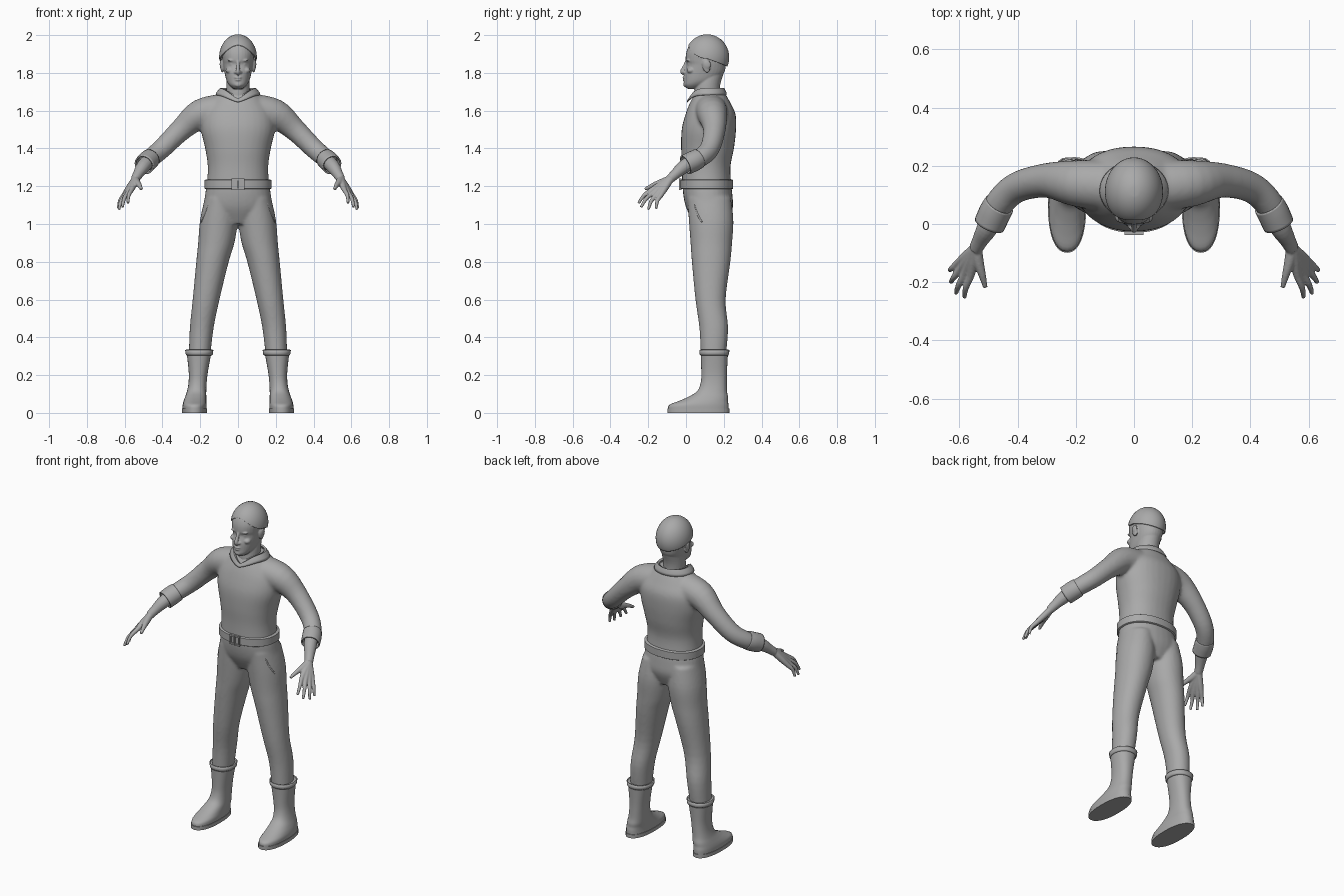
import bpy, bmesh
from math import sin, cos, pi, sqrt, copysign
from mathutils import Vector, Matrix

cube = bpy.data.objects.get("Cube")
if cube:
    bpy.data.objects.remove(cube)

GREY = (0.4, 0.4, 0.4, 1)
mat = bpy.data.materials.new("plain_grey")
mat.use_nodes = True
mat.diffuse_color = GREY
mat.node_tree.nodes["Principled BSDF"].inputs["Base Color"].default_value = GREY


def spline(rows, steps):
    """Catmull-Rom interpolation through rows of numbers."""
    out = []
    for i in range(len(rows) - 1):
        a, b, c, d = (rows[max(i - 1, 0)], rows[i], rows[i + 1], rows[min(i + 2, len(rows) - 1)])
        for s in range(steps):
            t = s / steps
            out.append([0.5 * (2 * q + (r - p) * t + (2 * p - 5 * q + 4 * r - w) * t * t
                               + (3 * q - p - 3 * r + w) * t ** 3) for p, q, r, w in zip(a, b, c, d)])
    return out + [list(rows[-1])]


def skin_rings(bm, rings, caps=True):
    rings = [[bm.verts.new(p) for p in ring] for ring in rings]
    n = len(rings[0])
    for a, b in zip(rings, rings[1:]):
        for i in range(n):
            bm.faces.new((a[i], a[(i + 1) % n], b[(i + 1) % n], b[i]))
    if caps:
        bm.faces.new(rings[0][::-1])
        bm.faces.new(rings[-1])


def loft(bm, rows, power=2.0, sides=32, steps=4, caps=True):
    """Level ovals; each row is x, y, z, half width, half depth."""
    def side(c):
        return copysign(abs(c) ** (2 / power), c)
    skin_rings(bm, [[(x + rx * side(cos(2 * pi * i / sides)), y + ry * side(sin(2 * pi * i / sides)), z)
                     for i in range(sides)] for x, y, z, rx, ry in spline(rows, steps)], caps)


def tube(bm, rows, sides=16, steps=4, caps=True):
    """Round tube along a path; each row is x, y, z, radius."""
    pts = spline(rows, steps)
    pos = [Vector(p[:3]) for p in pts]
    rings, u = [], Vector((0.3, 0.9, 0.1))
    for i, p in enumerate(pos):
        t = (pos[min(i + 1, len(pos) - 1)] - pos[max(i - 1, 0)]).normalized()
        u = (u - t * u.dot(t)).normalized()
        v = t.cross(u)
        rings.append([p + (u * cos(2 * pi * k / sides) + v * sin(2 * pi * k / sides)) * pts[i][3]
                      for k in range(sides)])
    skin_rings(bm, rings, caps)


def ball(bm, centre, size, tilt=0):
    m = Matrix.Translation(centre) @ Matrix.Rotation(tilt, 4, 'X') @ Matrix.Diagonal((*size, 1))
    bmesh.ops.create_uvsphere(bm, u_segments=24, v_segments=16, radius=1, matrix=m)


def box(bm, centre, size):
    bmesh.ops.create_cube(bm, size=1, matrix=Matrix.Translation(centre) @ Matrix.Diagonal((*size, 1)))


def part(name, bm, mirror=False, voxel=0, smooth=0, solid=0, angle=0.8):
    bmesh.ops.recalc_face_normals(bm, faces=bm.faces)
    me = bpy.data.meshes.new(name)
    bm.to_mesh(me)
    bm.free()
    ob = bpy.data.objects.new(name, me)
    bpy.context.collection.objects.link(ob)
    me.materials.append(mat)
    bpy.ops.object.select_all(action='DESELECT')
    ob.select_set(True)
    bpy.context.view_layer.objects.active = ob
    bpy.ops.object.shade_smooth_by_angle(angle=angle)
    if solid:
        m = ob.modifiers.new("thickness", 'SOLIDIFY')
        m.thickness, m.offset = solid, 0
    if voxel:
        m = ob.modifiers.new("blend", 'REMESH')
        m.mode, m.voxel_size, m.use_smooth_shade = 'VOXEL', voxel, True
        m = ob.modifiers.new("relax", 'SMOOTH')
        m.factor, m.iterations = 0.5, smooth
    if mirror:
        m = ob.modifiers.new("mirror", 'MIRROR')
        m.use_mirror_merge = False
    return ob


# Head and neck, blended into one skin
bm = bmesh.new()
loft(bm, [(0, .115, 1.6, .075, .07), (0, .11, 1.68, .063, .068), (0, .115, 1.74, .062, .067),
          (0, .13, 1.8, .06, .07)])
loft(bm, [(0, .035, 1.716, .024, .028), (0, .052, 1.735, .046, .063), (0, .075, 1.76, .061, .086),
          (0, .096, 1.8, .071, .105), (0, .108, 1.843, .079, .104), (0, .107, 1.868, .082, .109),
          (0, .109, 1.91, .086, .107), (0, .11, 1.95, .073, .09), (0, .11, 1.98, .045, .055)], 2.2)
tube(bm, [(0, .006, 1.866, .008), (0, -.008, 1.835, .009), (0, -.019, 1.806, .012), (0, -.006, 1.795, .009)])
ball(bm, (0, -.008, 1.775), (.021, .011, .006))
ball(bm, (0, -.007, 1.763), (.018, .011, .006))
ball(bm, (0, -.002, 1.738), (.02, .013, .014))
for s in (-1, 1):
    ball(bm, (s * .013, -.007, 1.803), (.009, .011, .008))
    ball(bm, (s * .031, .022, 1.845), (.014, .013, .008))
    ball(bm, (s * .033, .012, 1.866), (.024, .011, .006))
    ball(bm, (s * .046, .026, 1.813), (.02, .022, .016))
    ball(bm, (s * .084, .107, 1.836), (.009, .02, .036), .2)
    ball(bm, (s * .09, .112, 1.845), (.007, .02, .024), .2)
part("head", bm, voxel=.004, smooth=3)

# Short hair: dome whose hairline drops towards the back
bm = bmesh.new()
rings = []
for k in range(13):
    ring = []
    for i in range(48):
        a = 2 * pi * i / 48
        front = -sin(a)
        edge = 1.875 + .07 * max(front, 0) ** 2 - .04 * max(-front, 0)
        top = 1.999
        z = top - (top - edge) * sin(max(k, .15) / 12 * pi / 2) ** 2
        r = sqrt(max(0, 1 - ((z - 1.882) / .118) ** 2))
        ring.append((.096 * r * cos(a), .112 + .113 * r * sin(a), z))
    rings.append(ring)
skin_rings(bm, rings, caps=False)
bm.faces.new([v for v in bm.verts][:48])
part("hair", bm, solid=.008)

# Shirt body with sleeves
bm = bmesh.new()
loft(bm, [(0, .11, 1.19, .167, .132), (0, .107, 1.3, .16, .128), (0, .114, 1.4, .174, .14),
          (0, .121, 1.5, .196, .144), (0, .13, 1.58, .19, .133), (0, .128, 1.64, .15, .108),
          (0, .128, 1.69, .105, .08), (0, .128, 1.705, .08, .065)], 2.2)
for s in (-1, 1):
    tube(bm, [(s * .08, .13, 1.6, .09), (s * .2, .14, 1.58, .08), (s * .3, .15, 1.5, .06),
              (s * .4, .127, 1.402, .053), (s * .46, .075, 1.35, .05), (s * .49, .015, 1.32, .045)], 24)
part("shirt", bm, voxel=.009, smooth=8)

# Rolled sleeve cuff
bm = bmesh.new()
tube(bm, [(.463, .066, 1.347, .049), (.478, .04, 1.333, .051), (.497, -.002, 1.313, .05)], 24, caps=False)
part("sleeve_cuff", bm, mirror=True, solid=.008)

# Open collar, dipping to a V at the front
bm = bmesh.new()
rows = []
for grow, drop in ((0, 0), (.012, -.004), (.03, .016), (.034, .03)):
    ring = []
    for i in range(48):
        a = 2 * pi * i / 48
        dip = max(0, -sin(a)) ** 3 * (1 - .6 * abs(cos(a)))
        ring.append(((.082 + grow) * cos(a), .116 + (.08 + grow * .5) * sin(a) - .012 * dip,
                     1.712 - drop * (1 - .5 * dip) - .052 * dip))
    rows.append(ring)
skin_rings(bm, rows, caps=False)
part("collar", bm, solid=.006)

# Forearm, palm and fingers
bm = bmesh.new()
tube(bm, [(.475, .04, 1.335, .038), (.505, -.015, 1.3, .036), (.528, -.055, 1.265, .028), (.544, -.085, 1.238, .024)])
knuckles = [(.562, -.178, 1.183), (.582, -.172, 1.167), (.597, -.156, 1.155), (.605, -.134, 1.151)]
tips = [(.583, -.252, 1.11), (.612, -.238, 1.088), (.63, -.2, 1.076), (.634, -.158, 1.081)]
wrist = Vector((.543, -.083, 1.238))
for k, t in zip(knuckles, tips):
    k, t = Vector(k), Vector(t)
    bend = (k + t) / 2 + Vector((.006, -.006, .006))
    start = wrist.lerp(k, .08)
    tube(bm, [(*start, .02), (*wrist.lerp(k, .55), .018), (*k, .0135), (*bend, .0105), (*t, .0075)], 12)
tube(bm, [(*wrist, .02), (.535, -.13, 1.22, .019), (.522, -.175, 1.205, .013), (.511, -.218, 1.184, .008)], 12)
part("arm_and_hand", bm, mirror=True, voxel=.004, smooth=3)

# Trousers
bm = bmesh.new()
loft(bm, [(0, .11, 1.215, .163, .128), (0, .116, 1.15, .175, .13), (0, .125, 1.08, .175, .122),
          (0, .13, 1.0, .1, .085)], 2.2)
for s in (-1, 1):
    loft(bm, [(s * .09, .122, 1.14, .085, .115), (s * .101, .133, 1.02, .1, .118), (s * .115, .134, .9, .096, .11),
              (s * .135, .133, .8, .086, .102), (s * .169, .13, .6, .071, .08), (s * .192, .147, .45, .063, .076),
              (s * .203, .145, .31, .057, .067)], 2.1)
part("trousers", bm, voxel=.008, smooth=6)

# Slanted pocket edge
bm = bmesh.new()
tube(bm, [(.155, .045, 1.11, .004), (.168, .055, 1.07, .005), (.182, .07, 1.035, .005), (.193, .085, 1.01, .004)], 8)
part("pocket_edge", bm, mirror=True)

# Belt and buckle
bm = bmesh.new()
loft(bm, [(0, .11, 1.184, .17, .134), (0, .11, 1.188, .177, .14), (0, .11, 1.232, .177, .14),
          (0, .11, 1.236, .17, .134)], 2.2, 48, steps=1)
part("belt", bm)
bm = bmesh.new()
for s in (-1, 1):
    box(bm, (s * .029, -.031, 1.21), (.009, .012, .06))
    box(bm, (0, -.031, 1.21 + s * .026), (.066, .012, .009))
box(bm, (0, -.033, 1.21), (.008, .01, .055))
part("buckle", bm, angle=.5)

# Boots: shaft and foot, sole, turned top
bm = bmesh.new()
loft(bm, [(.23, .065, .015, .063, .16), (.23, .068, .042, .063, .157), (.228, .092, .063, .06, .13),
          (.224, .117, .085, .056, .105), (.219, .138, .115, .051, .079), (.214, .147, .16, .048, .069),
          (.21, .149, .22, .051, .068), (.206, .15, .33, .067, .073)], 2.3)
part("boot", bm, mirror=True)
bm = bmesh.new()
loft(bm, [(.23, .065, 0, .066, .164), (.23, .065, .022, .066, .164)], 2.3, steps=1)
part("boot_sole", bm, mirror=True)
bm = bmesh.new()
loft(bm, [(.206, .15, .306, .064, .071), (.205, .15, .312, .069, .075), (.205, .15, .334, .072, .077)],
     2.2, steps=1, caps=False)
part("boot_top", bm, mirror=True, solid=.006)
